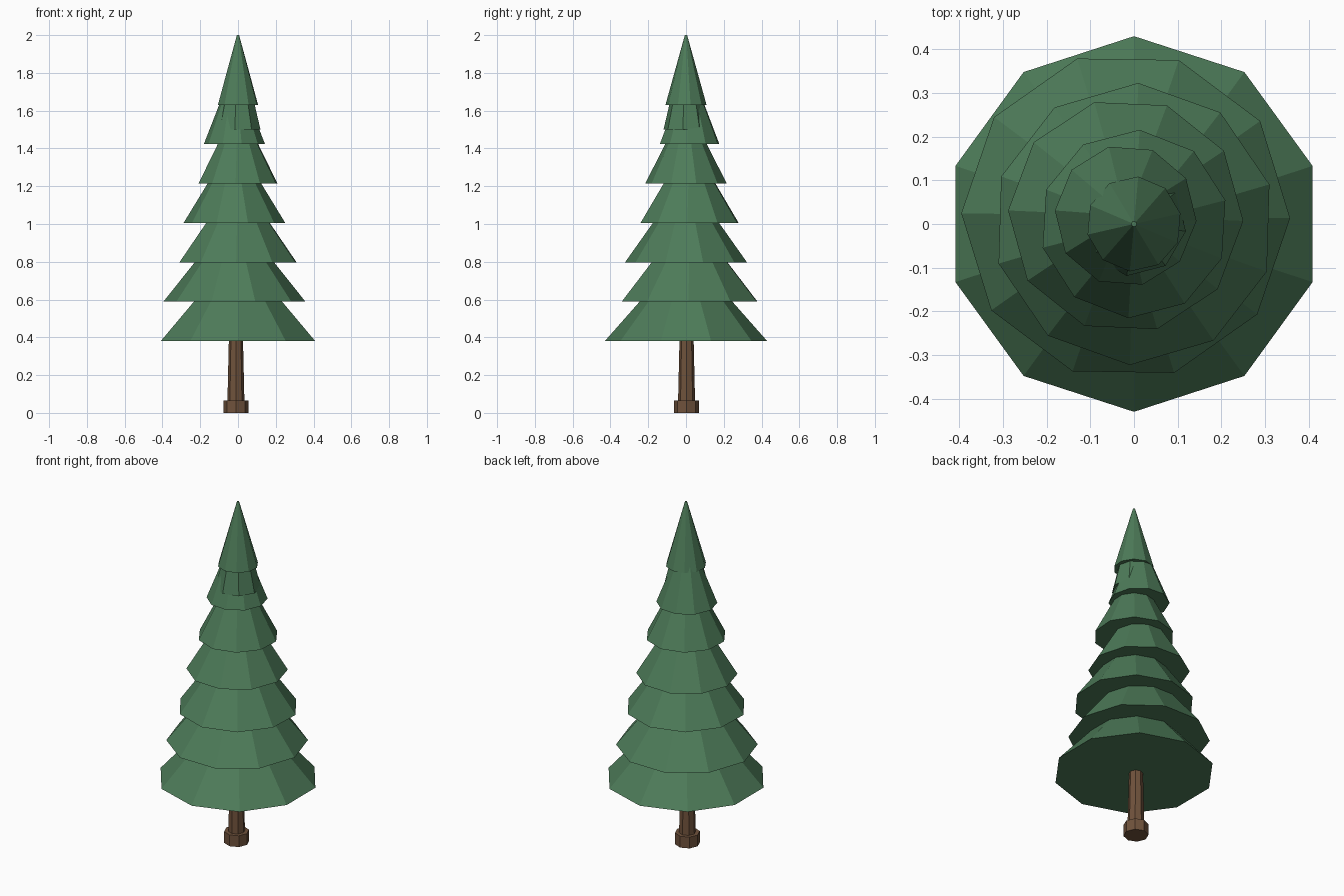
import bpy, math

if "Cube" in bpy.data.objects:
    bpy.data.objects.remove(bpy.data.objects["Cube"])


def material(name, color):
    m = bpy.data.materials.new(name)
    m.diffuse_color = (*color, 1)
    m.use_nodes = True
    m.node_tree.nodes["Principled BSDF"].inputs["Base Color"].default_value = m.diffuse_color
    return m


green = material("needles", (0.075, 0.2, 0.1))
brown = material("bark", (0.16, 0.085, 0.045))


def cone(name, sides, r0, r1, z0, z1, mat, x=0, y=0, turn=0):
    """Flat-sided frustum whose first corner points at angle `turn` (degrees from +y)."""
    bpy.ops.mesh.primitive_cone_add(
        vertices=sides, radius1=r0, radius2=r1, depth=z1 - z0,
        location=(x, y, (z0 + z1) / 2), rotation=(0, 0, math.radians(turn)))
    ob = bpy.context.object
    ob.name = name
    ob.data.materials.append(mat)


# Trunk and its foot
cone("trunk_foot", 8, 0.067, 0.067, 0, 0.066, brown, -0.011, 0.003)
cone("trunk", 8, 0.045, 0.036, 0.06, 0.45, brown, -0.011, 0.003)

# Seven branch tiers, every second one shifted and turned by half a side
TIERS = 7
for i in range(TIERS):
    odd = i % 2
    z = 0.38 + 0.2085 * i
    r = 0.43 - 0.0535 * i
    height = 2.0 - z if i == TIERS - 1 else 0.48 - 0.016 * i
    cone(f"branch_tier_{i + 1}", 10, r, 0.006, z, z + height, green,
         -0.019 * odd, 0.019 * odd, 18 * odd - 0.85 * i)

# Inner tip, peeking out below the top tier
cone("tree_tip", 8, 0.12, 0.004, 1.5, 1.995, green, turn=-8)
